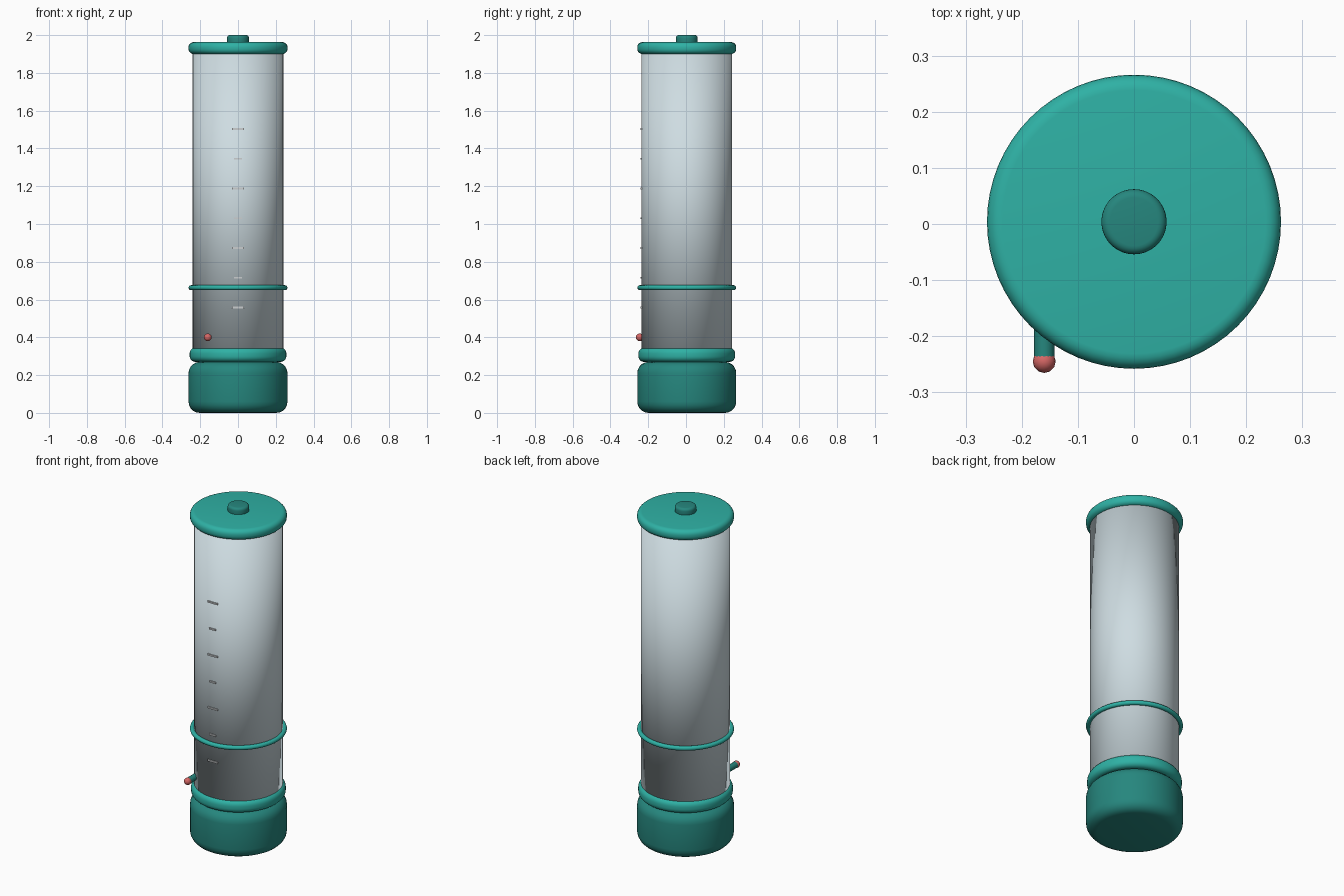
import bpy, math

if "Cube" in bpy.data.objects:
    bpy.data.objects.remove(bpy.data.objects["Cube"])

CY = 0.004  # the round body sits slightly behind centre because of the front lever


def material(name, rgb):
    m = bpy.data.materials.new(name)
    m.diffuse_color = (*rgb, 1)
    m.use_nodes = True
    m.node_tree.nodes["Principled BSDF"].inputs["Base Color"].default_value = m.diffuse_color
    return m


TEAL = material("teal", (0.028, 0.44, 0.375))
DARK = material("dark_teal", (0.019, 0.24, 0.208))
GLASS = material("pale_glass", (0.62, 0.72, 0.76))
RED = material("coral_red", (0.67, 0.135, 0.13))
MARK = material("light_grey", (0.6, 0.62, 0.63))


def finish(name, mat, smooth=True):
    ob = bpy.context.object
    ob.name = name
    ob.data.materials.append(mat)
    if smooth:
        bpy.ops.object.shade_smooth_by_angle(angle=math.radians(35))
    return ob


def disc(name, r, z0, z1, mat, bevel):
    """Upright cylinder with rounded rims."""
    bpy.ops.mesh.primitive_cylinder_add(vertices=64, radius=r, depth=z1 - z0,
                                        location=(0, CY, (z0 + z1) / 2))
    ob = bpy.context.object
    mod = ob.modifiers.new("round_rims", "BEVEL")
    mod.width = bevel
    mod.segments = 5
    mod.limit_method = 'ANGLE'
    mod.angle_limit = math.radians(40)
    bpy.ops.object.modifier_apply(modifier=mod.name)
    return finish(name, mat)


# rounded base, collar, lid and lid button
disc("base", 0.262, 0.0, 0.27, DARK, 0.06)
disc("collar", 0.256, 0.27, 0.345, TEAL, 0.03)
disc("lid", 0.262, 1.90, 1.963, TEAL, 0.027)
disc("lid_button", 0.058, 1.95, 2.0, DARK, 0.015)

# tube: one smooth closed cylinder, ends hidden in collar and lid
bpy.ops.mesh.primitive_cylinder_add(vertices=64, radius=0.24, depth=1.62,
                                    location=(0, CY, 1.12))
bpy.ops.object.shade_smooth()
finish("tube", GLASS, smooth=False)

# thin band round the tube
bpy.ops.mesh.primitive_torus_add(major_radius=0.249, minor_radius=0.013,
                                 major_segments=64, minor_segments=12,
                                 location=(0, CY, 0.663))
finish("band", TEAL)

# measuring marks, long and short in turn
for i in range(7):
    width = 0.066 if i % 2 == 0 else 0.042
    bpy.ops.mesh.primitive_cube_add(size=1, location=(0, CY - 0.241, 0.558 + i * 0.1575))
    bpy.context.object.scale = (width, 0.01, 0.009)
    finish(f"measure_mark_{i + 1}", MARK, smooth=False)

# lever on the front left with a red tip
bpy.ops.mesh.primitive_cylinder_add(vertices=16, radius=0.018, depth=0.086,
                                    location=(-0.16, -0.194, 0.40),
                                    rotation=(math.pi / 2, 0, 0))
finish("lever_stem", DARK)
bpy.ops.mesh.primitive_uv_sphere_add(segments=12, ring_count=8, radius=0.0205,
                                     location=(-0.16, -0.245, 0.40))
finish("lever_tip", RED)
